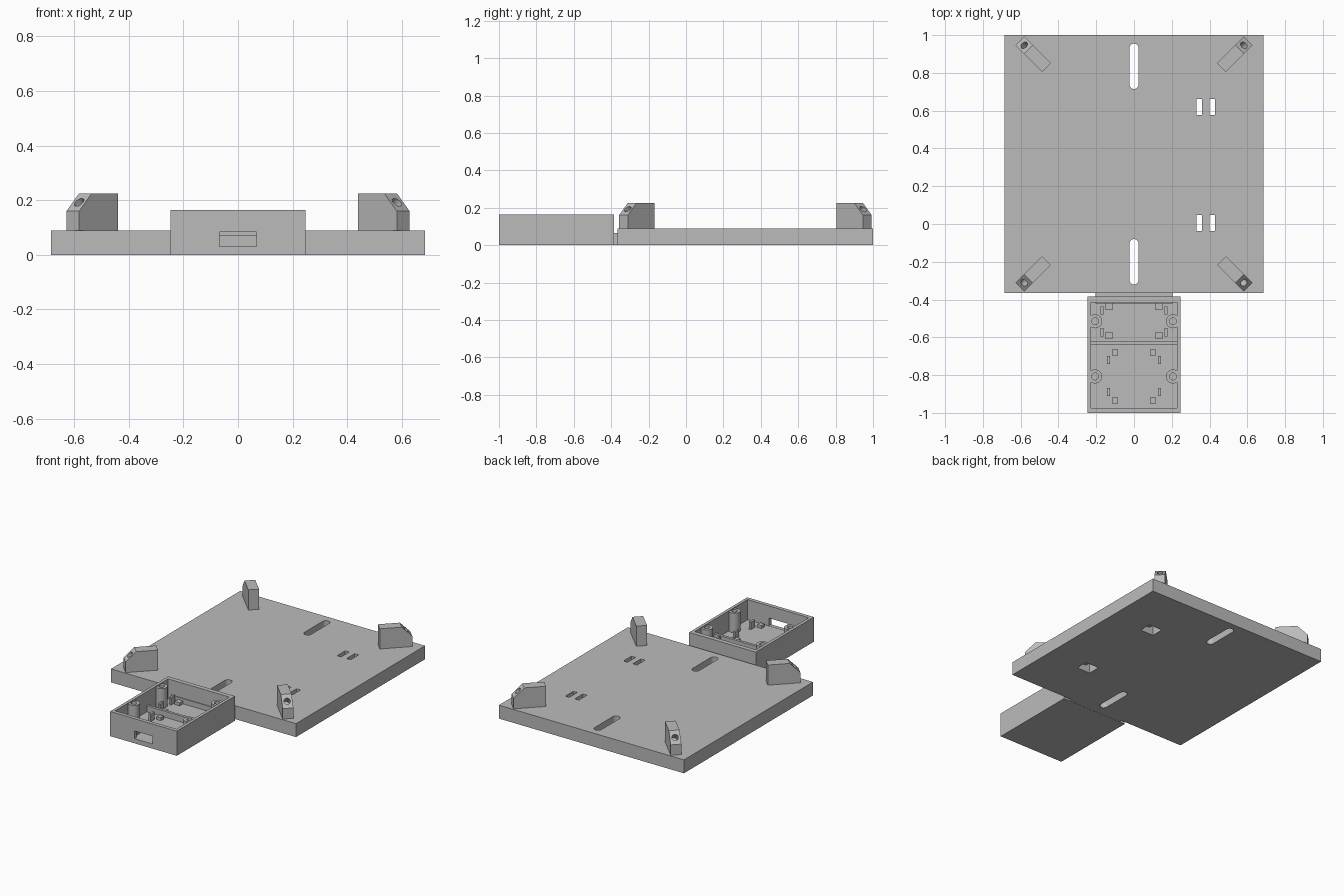
import bpy, bmesh, math
from mathutils import Matrix, Vector

if "Cube" in bpy.data.objects:
    bpy.data.objects.remove(bpy.data.objects["Cube"], do_unlink=True)

grey = bpy.data.materials.new("plain grey")
grey.use_nodes = True
COLOUR = (0.5, 0.5, 0.5, 1)
grey.diffuse_color = COLOUR
grey.node_tree.nodes["Principled BSDF"].inputs["Base Color"].default_value = COLOUR


def finish(name, bm):
    bmesh.ops.recalc_face_normals(bm, faces=bm.faces)
    mesh = bpy.data.meshes.new(name)
    bm.to_mesh(mesh)
    bm.free()
    mesh.materials.append(grey)
    obj = bpy.data.objects.new(name, mesh)
    bpy.context.collection.objects.link(obj)
    return obj


def box(name, x0, x1, y0, y1, z0, z1):
    bm = bmesh.new()
    size = Matrix.Diagonal((x1 - x0, y1 - y0, z1 - z0, 1))
    mid = Matrix.Translation(((x0 + x1) / 2, (y0 + y1) / 2, (z0 + z1) / 2))
    bmesh.ops.create_cube(bm, size=1, matrix=mid @ size)
    return finish(name, bm)


def block(name, x, y, w, d, z0, z1):
    return box(name, x - w / 2, x + w / 2, y - d / 2, y + d / 2, z0, z1)


def prism(name, points, sweep):
    """Extrude a closed outline of 3D points along a vector."""
    bm = bmesh.new()
    face = bm.faces.new([bm.verts.new(p) for p in points])
    out = bmesh.ops.extrude_face_region(bm, geom=[face])
    moved = [v for v in out["geom"] if isinstance(v, bmesh.types.BMVert)]
    bmesh.ops.translate(bm, verts=moved, vec=sweep)
    return finish(name, bm)


def cylinder(name, r, depth, matrix):
    bm = bmesh.new()
    bmesh.ops.create_cone(bm, cap_ends=True, segments=32, radius1=r, radius2=r,
                          depth=depth, matrix=matrix)
    return finish(name, bm)


def cut(target, cutters):
    for cutter in cutters:
        mod = target.modifiers.new("cut", 'BOOLEAN')
        mod.operation = 'DIFFERENCE'
        mod.solver = 'EXACT'
        mod.object = cutter
    bpy.context.view_layer.update()
    graph = bpy.context.evaluated_depsgraph_get()
    mesh = bpy.data.meshes.new_from_object(target.evaluated_get(graph))
    target.modifiers.clear()
    target.data = mesh
    for cutter in cutters:
        bpy.data.objects.remove(cutter, do_unlink=True)


def smooth(obj):
    bpy.ops.object.select_all(action='DESELECT')
    obj.select_set(True)
    bpy.context.view_layer.objects.active = obj
    bpy.ops.object.shade_smooth_by_angle(angle=math.radians(30))


PLATE_TOP, MID_Y = 0.09, 0.3175

# Base plate with two long slots and two strap anchors
plate = box("base_plate", -0.685, 0.685, -0.365, 1, 0, PLATE_TOP)
cutters = []
for y in (0.835, -0.2):
    r, half = 0.025, 0.095
    outline = []
    for i in range(26):
        a = math.pi * (i if i < 13 else i - 1) / 12
        shift = half if i < 13 else -half
        outline.append((r * math.cos(a), y + shift + r * math.sin(a), -0.1))
    cutters.append(prism("slot_cutter", outline, (0, 0, 0.3)))
for y in (0.62, 0.005):
    for x in (0.345, 0.415):
        cutters.append(block("strap_hole_cutter", x, y, 0.03, 0.085, 0.03, 0.2))
    cutters.append(block("strap_pocket_cutter", 0.38, y, 0.1, 0.085, -0.1, 0.045))
cut(plate, cutters)
smooth(plate)

# Corner posts with a chamfered, drilled outer end
for sx, side in ((1, "left"), (-1, "right")):
    for sy, end in ((1, "back"), (-1, "front")):
        out = Vector((sx, sy, 0)).normalized()
        across = Vector((-out.y, out.x, 0))
        tip = Vector((sx * 0.605, MID_Y + sy * 0.652, 0))
        profile = [(0, PLATE_TOP), (0, 0.16), (0.065, 0.225), (0.2, 0.225), (0.2, PLATE_TOP)]
        pts = [tip - out * d + Vector((0, 0, z)) - across * 0.033 for d, z in profile]
        post = prism(f"{end}_{side}_post", pts, across * 0.066)
        axis = (out + Vector((0, 0, 1))).normalized()
        centre = tip - out * 0.0325 + Vector((0, 0, 0.1925))
        turn = axis.to_track_quat('Z', 'Y').to_matrix().to_4x4()
        cut(post, [cylinder("hole_cutter", 0.02, 0.12, Matrix.Translation(centre) @ turn)])
        smooth(post)

# Open electronics case with a port in its front wall
FLOOR, RIM = 0.03, 0.165
case = box("case", -0.247, 0.247, -1, -0.385, 0, RIM)
cut(case, [box("cavity_cutter", -0.227, 0.227, -0.975, -0.415, FLOOR, 0.3),
           box("port_cutter", -0.068, 0.068, -1.1, -0.95, FLOOR + 0.001, 0.083)])
box("case_connector", -0.205, 0.205, -0.42, -0.36, 0.001, 0.065)
box("case_divider", -0.23, 0.23, -0.64, -0.622, 0.02, 0.07)

# Screw bosses against the case walls
for x in (-0.206, 0.206):
    for y in (-0.515, -0.807):
        place = Matrix.Translation((x, y, 0.09))
        boss = cylinder("screw_boss", 0.037, 0.14, place)
        cut(boss, [cylinder("hole_cutter", 0.018, 0.12, Matrix.Translation((x, y, 0.14)))])
        smooth(boss)

# Board rests and clips on the case floor
for s in (-1, 1):
    for x, ys, w in ((0.132, (-0.437, -0.59), 0.037), (0.1, (-0.68, -0.934), 0.032)):
        for y in ys:
            block("board_rest", s * x, y, w, w, 0.02, 0.05)
    for x, ys in ((0.17, (-0.457, -0.573)), (0.135, (-0.72, -0.89))):
        for y in ys:
            block("board_clip", s * x, y, 0.015, 0.043, 0.02, 0.08)
